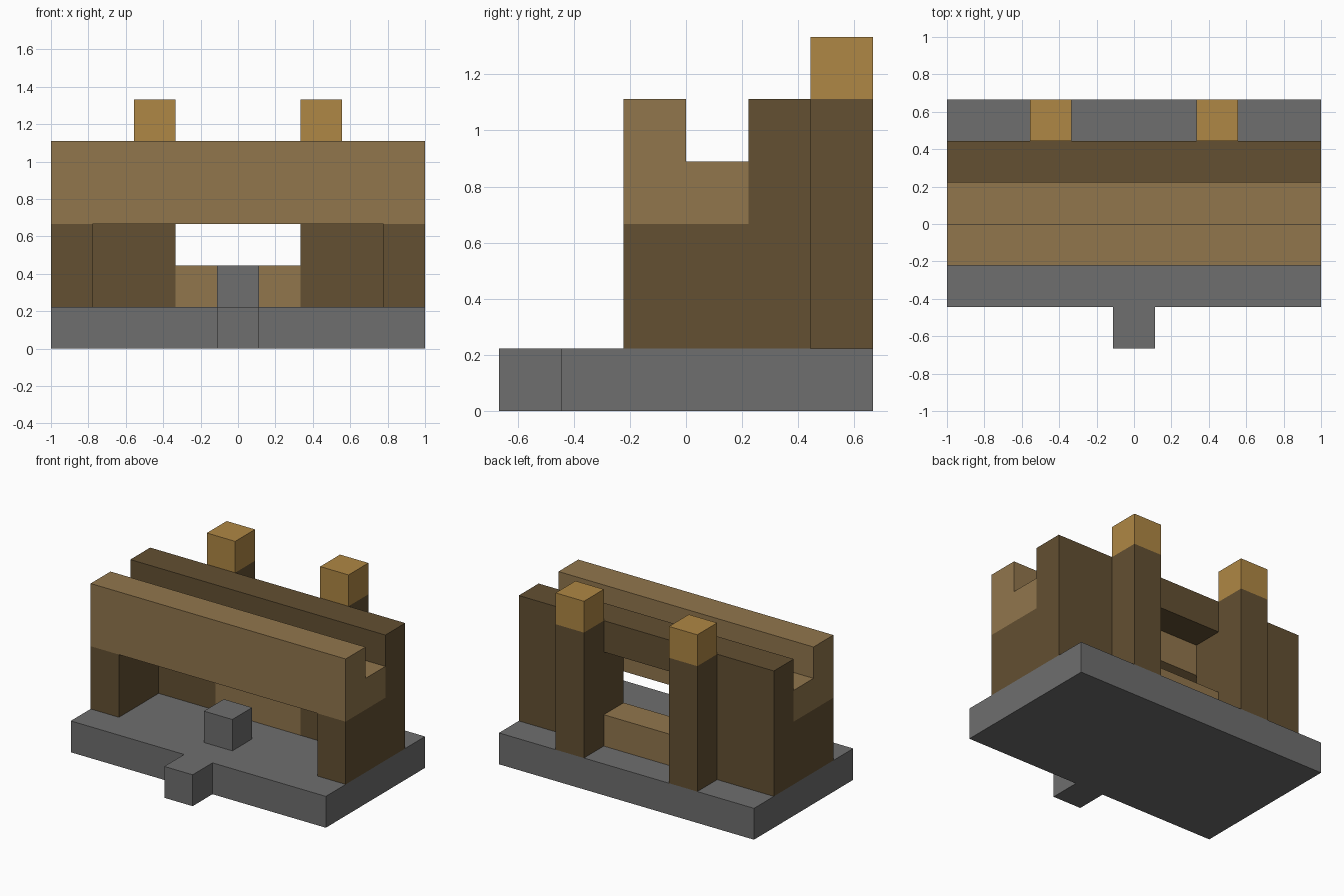
import bpy
import bmesh

U = 2 / 9  # one building block

cube = bpy.data.objects.get("Cube")
if cube:
    bpy.data.objects.remove(cube, do_unlink=True)


def material(name, rgb):
    mat = bpy.data.materials.new(name)
    mat.use_nodes = True
    mat.diffuse_color = (*rgb, 1)
    mat.node_tree.nodes["Principled BSDF"].inputs["Base Color"].default_value = (*rgb, 1)
    return mat


STONE = material("stone grey", (0.156, 0.156, 0.156))
OAK = material("light wood", (0.283, 0.181, 0.073))
DARK = material("dark wood", (0.125, 0.080, 0.032))
GOLD = material("golden wood", (0.429, 0.242, 0.058))


def prism(name, mat, profile, direction):
    """Extrude a flat outline, given in blocks, along a direction."""
    bm = bmesh.new()
    face = bm.faces.new([bm.verts.new([c * U for c in p]) for p in profile])
    result = bmesh.ops.extrude_face_region(bm, geom=[face])
    top = [v for v in result["geom"] if isinstance(v, bmesh.types.BMVert)]
    bmesh.ops.translate(bm, verts=top, vec=[c * U for c in direction])
    bmesh.ops.recalc_face_normals(bm, faces=bm.faces)
    mesh = bpy.data.meshes.new(name)
    bm.to_mesh(mesh)
    bm.free()
    mesh.materials.append(mat)
    obj = bpy.data.objects.new(name, mesh)
    bpy.context.collection.objects.link(obj)
    return obj


def box(name, mat, x, y, z):
    """Box from ranges in blocks."""
    outline = [(x[0], y[0], z[0]), (x[1], y[0], z[0]),
               (x[1], y[1], z[0]), (x[0], y[1], z[0])]
    return prism(name, mat, outline, (0, 0, z[1] - z[0]))


# Base slab with a front tab, all one outline
slab = [(-4.5, -2), (-.5, -2), (-.5, -3), (.5, -3), (.5, -2), (4.5, -2), (4.5, 3), (-4.5, 3)]
prism("base", STONE, [(x, y, 0) for x, y in slab], (0, 0, 1))
box("centre_block", STONE, (-.5, .5), (-1, 0), (1, 2))

# Stepped front beam
step = [(-1, 3), (1, 3), (1, 4), (0, 4), (0, 5), (-1, 5)]
prism("front_beam", OAK, [(-4.5, y, z) for y, z in step], (9, 0, 0))

# Back wall with an arch-like opening, and the sill inside it
wall = [(-4.5, 1), (-1.5, 1), (-1.5, 4), (1.5, 4), (1.5, 1), (4.5, 1), (4.5, 5), (-4.5, 5)]
prism("back_wall", DARK, [(x, 1, z) for x, z in wall], (0, 1, 0))
box("sill", OAK, (-1.5, 1.5), (1, 2), (1, 2))

# Mirrored legs and rear posts with caps
for side, s in (("left", 1), ("right", -1)):
    def span(a, b):
        return sorted((a * s, b * s))
    box(side + "_leg", DARK, span(3.5, 4.5), (-1, 1), (1, 3))
    box(side + "_post", DARK, span(1.5, 2.5), (2, 3), (1, 5))
    box(side + "_post_cap", GOLD, span(1.5, 2.5), (2, 3), (5, 6))
